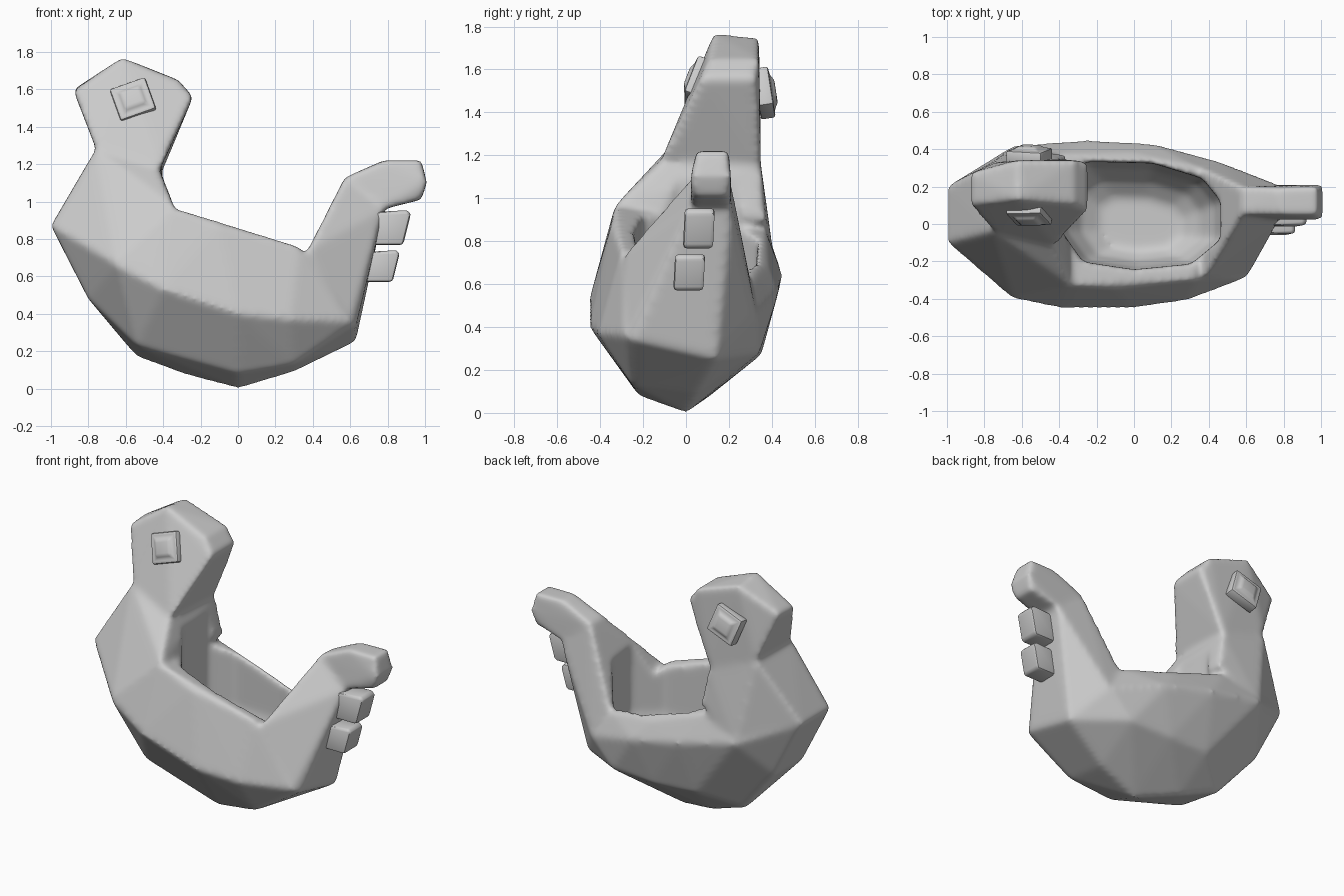
import bpy, bmesh
from mathutils import Matrix, Vector

old = bpy.data.objects.get("Cube")
if old:
    bpy.data.objects.remove(old)

clay = bpy.data.materials.new("pale_grey_clay")
clay.use_nodes = True
clay.diffuse_color = (0.6, 0.6, 0.6, 1)
clay.node_tree.nodes["Principled BSDF"].inputs["Base Color"].default_value = (0.6, 0.6, 0.6, 1)


def add_object(name, bm):
    bmesh.ops.recalc_face_normals(bm, faces=bm.faces)
    mesh = bpy.data.meshes.new(name)
    bm.to_mesh(mesh)
    bm.free()
    mesh.materials.append(clay)
    obj = bpy.data.objects.new(name, mesh)
    bpy.context.collection.objects.link(obj)
    return obj


def hull(name, points):
    bm = bmesh.new()
    for p in points:
        bm.verts.new(p)
    bmesh.ops.convex_hull(bm, input=bm.verts)
    loose = [v for v in bm.verts if not v.link_faces]
    bmesh.ops.delete(bm, geom=loose, context='VERTS')
    return add_object(name, bm)


def apply_modifiers(obj):
    bpy.ops.object.select_all(action='DESELECT')
    bpy.context.view_layer.objects.active = obj
    obj.select_set(True)
    for m in list(obj.modifiers):
        bpy.ops.object.modifier_apply(modifier=m.name)


# Bowl-shaped belly: keel, widest crease and rim
body = hull("bird_bowl", [
    (0, 0, 0), (0, -.22, .08), (-.27, .1, .07), (-.54, -.2, .23), (-.54, .15, .17),
    (.3, -.25, .13), (.3, .05, .09), (.63, -.25, .34), (.63, .14, .25),
    (-.8, -.1, .48), (-.8, .2, .48), (-1, -.1, .87), (-1, .2, .87),
    (-.65, -.4, .66), (-.4, -.45, .53), (0, -.45, .4), (.28, -.41, .37), (.6, -.29, .36),
    (-.65, .42, .73), (-.25, .45, .64), (.1, .43, .56), (.47, .33, .45),
    (.3, .34, .28), (0, .35, .27), (-.3, .33, .28),
    (-.35, -.33, .97), (-.1, -.35, .87), (.33, -.3, .76),
    (-.4, .37, .85), (0, .38, .7), (.33, .31, .64)])

# Neck and head share the narrow neck ring
neck_ring = [(-.76, -.04, 1.28), (-.42, -.12, 1.17), (-.75, .33, 1.28), (-.41, .35, 1.15)]
neck = hull("neck", neck_ring + [
    (-1, -.1, .87), (-1, .2, .87), (-.65, -.4, .67), (-.65, .41, .72),
    (-.34, -.33, .97), (-.36, .37, .9)])
head = hull("head", neck_ring + [
    (-.88, .1, 1.59), (-.88, .27, 1.6), (-.24, .07, 1.56), (-.24, .33, 1.56),
    (-.62, .13, 1.77), (-.62, .34, 1.75), (-.32, .11, 1.65), (-.32, .34, 1.65)])

# Tail grows out of the rim and far end, then turns outward
tail_ring = [(.57, .05, 1.13), (.57, .2, 1.12), (.78, .02, .96), (.78, .21, .96)]
tail = hull("tail_base", tail_ring + [
    (.37, -.29, .74), (.35, .3, .62), (.6, -.28, .36), (.47, .33, .45),
    (.63, -.24, .34), (.63, .14, .25), (.46, -.1, .3)])
tail_tip = hull("tail_tip", tail_ring + [
    (.78, .05, 1.22), (.78, .19, 1.22), (.98, .05, 1.22), (.98, .2, 1.22),
    (1.01, .02, 1.1), (1.01, .21, 1.1), (.98, .04, 1.01), (.98, .2, 1.01)])

# Hollow: the opening outline repeated down to a smaller floor
opening = [(-.39, -.03), (-.27, -.2), (0, -.24), (.3, -.21), (.46, -.08),
           (.46, .12), (.36, .24), (.1, .32), (-.25, .33), (-.39, .24)]
rings = [(1, 1.08, 0), (1, .65, 0), (1.02, .46, 0), (.93, .34, -.01),
         (.75, .23, -.03), (.5, .16, -.05)]
hollow = hull("hollow_cutter", [
    (.04 + (x - .04) * s, .05 + (y - .05) * s + dy, z) for s, z, dy in rings for x, y in opening])

# Merge the parts, carve the hollow, soften the edges
for part in (neck, head, tail, tail_tip, hollow):
    mod = body.modifiers.new(part.name, 'BOOLEAN')
    mod.object = part
    mod.operation = 'DIFFERENCE' if part is hollow else 'UNION'
    mod.solver = 'EXACT'
remesh = body.modifiers.new("soft_skin", 'REMESH')
remesh.mode = 'VOXEL'
remesh.voxel_size = 0.016
soften = body.modifiers.new("soften", 'SMOOTH')
soften.factor = 0.5
soften.iterations = 14
apply_modifiers(body)
bpy.ops.object.shade_smooth()
for part in (neck, head, tail, tail_tip, hollow):
    bpy.data.objects.remove(part)


def bevel(obj, width):
    mod = obj.modifiers.new("bevel", 'BEVEL')
    mod.width = width
    mod.segments = 2
    apply_modifiers(obj)
    bpy.ops.object.shade_smooth_by_angle(angle=0.7)


# Eyes: tilted square plates with a raised centre
def eye(name, centre, normal, roll):
    bm = bmesh.new()
    bmesh.ops.create_cube(bm, size=1, matrix=Matrix.Diagonal((.2, .19, .07, 1)))
    top = max(bm.faces, key=lambda f: f.calc_center_median().z)
    bmesh.ops.inset_individual(bm, faces=[top], thickness=.04)
    bmesh.ops.inset_individual(bm, faces=[top], thickness=.03, depth=.02)
    turn = Vector(normal).to_track_quat('Z', 'Y').to_matrix().to_4x4()
    bm.transform(Matrix.Translation(centre) @ turn @ Matrix.Rotation(roll, 4, 'Z'))
    bevel(add_object(name, bm), .012)


eye("right_eye", (-.56, .055, 1.54), (-.1, -.94, .33), .36)
eye("left_eye", (-.56, .365, 1.49), (0, .97, .15), -.35)

# Two stubby feathers under the tail, wider at the top
feather_outline = [(-.1, -.09), (.06, -.09), (.1, .07), (.08, .09), (-.1, .08)]
for name, x, y, z, k in (("upper_feather", .82, .06, .86, 1.04),
                         ("lower_feather", .77, .015, .655, .94)):
    obj = hull(name, [(x + px * k, y + side * .07 + pz * .05, z + pz * k)
                      for px, pz in feather_outline for side in (-1, 1)])
    bevel(obj, .022)
